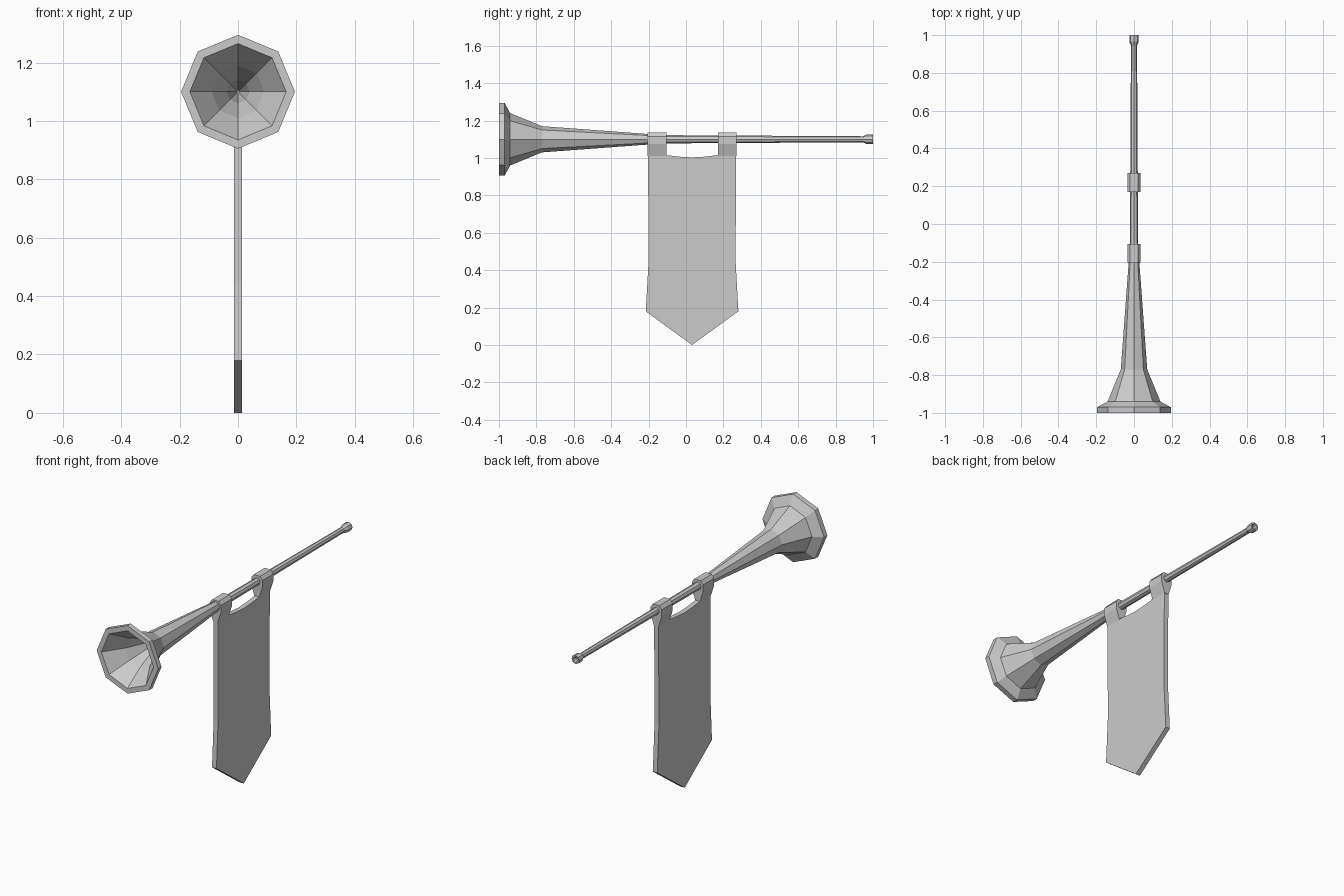
import bpy
import bmesh
from math import cos, sin, pi

cube = bpy.data.objects.get("Cube")
if cube:
    bpy.data.objects.remove(cube, do_unlink=True)

GREY = (0.6, 0.6, 0.6, 1)
mat = bpy.data.materials.new("plain_grey")
mat.use_nodes = True
mat.diffuse_color = GREY
mat.node_tree.nodes["Principled BSDF"].inputs["Base Color"].default_value = GREY

AXIS_Z = 1.1
SIDES = 8


def finish(name, bm):
    bmesh.ops.recalc_face_normals(bm, faces=bm.faces)
    mesh = bpy.data.meshes.new(name)
    bm.to_mesh(mesh)
    bm.free()
    mesh.materials.append(mat)
    obj = bpy.data.objects.new(name, mesh)
    bpy.context.collection.objects.link(obj)
    return obj


def lathe(name, profile):
    """Eight-sided turned body along y; profile is (y, radius), capped at both ends."""
    bm = bmesh.new()
    rings = []
    for y, r in profile:
        rings.append([bm.verts.new((r * cos(2 * pi * i / SIDES), y,
                                    AXIS_Z + r * sin(2 * pi * i / SIDES)))
                      for i in range(SIDES)])
    for a, b in zip(rings, rings[1:]):
        for i in range(SIDES):
            j = (i + 1) % SIDES
            bm.faces.new((a[i], a[j], b[j], b[i]))
    bm.faces.new(rings[0])
    bm.faces.new(rings[-1])
    return finish(name, bm)


def prism(name, outline, place, near, far):
    """Extrude a flat outline between two depths."""
    bm = bmesh.new()
    a = [bm.verts.new(place(u, v, near)) for u, v in outline]
    b = [bm.verts.new(place(u, v, far)) for u, v in outline]
    bm.faces.new(a)
    bm.faces.new(b)
    for i in range(len(a)):
        j = (i + 1) % len(a)
        bm.faces.new((a[i], a[j], b[j], b[i]))
    return finish(name, bm)


# Horn: hollow bell, rim, tapering tube
lathe("horn_body", [
    (-0.55, 0.004), (-0.77, 0.037), (-0.89, 0.09), (-1.0, 0.165),
    (-1.0, 0.195), (-0.97, 0.195), (-0.94, 0.14), (-0.77, 0.07),
    (-0.2, 0.028), (-0.1, 0.022), (0.96, 0.016)])

# Mouthpiece with a shallow cup
lathe("mouthpiece", [
    (0.945, 0.016), (0.965, 0.025), (1.0, 0.025), (1.0, 0.017), (0.975, 0.006)])

# Banner cloth with a pointed hem and a slightly sagging top edge
prism("banner", [
    (-0.203, 1.02), (-0.2, 0.45), (-0.215, 0.18), (0.032, 0.0),
    (0.28, 0.18), (0.265, 0.45), (0.268, 1.02),
    (0.168, 1.015), (0.1, 1.007), (0.032, 1.003), (-0.036, 1.007), (-0.105, 1.015)],
    lambda y, z, x: (x, y, z), -0.014, 0.014)

# Hanging loops: narrow at the cloth, wrapped wide around the tube
half = [(0.014, 1.01), (0.035, 1.075), (0.035, 1.115), (0.02, 1.135)]
loop = half + [(-x, z) for x, z in reversed(half)]
for label, start in (("front", -0.205), ("rear", 0.17)):
    prism(label + "_loop", loop, lambda x, z, y: (x, y, z), start, start + 0.1)
